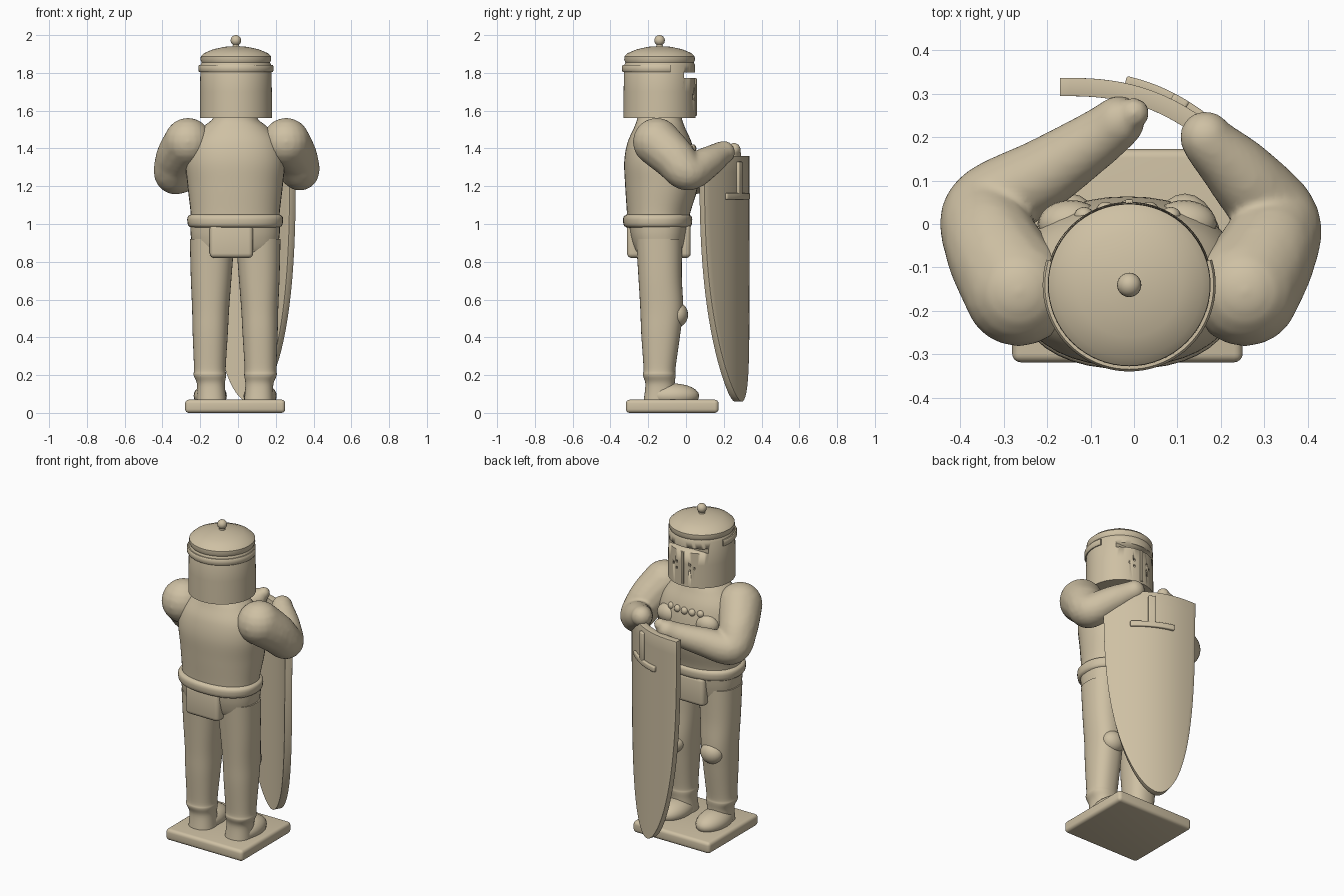
import bpy, bmesh, math
from mathutils import Matrix, Vector

if "Cube" in bpy.data.objects:
    bpy.data.objects.remove(bpy.data.objects["Cube"], do_unlink=True)

TAN = (0.62, 0.53, 0.37, 1)
clay = bpy.data.materials.new("tan clay")
clay.use_nodes = True
clay.diffuse_color = TAN
clay.node_tree.nodes["Principled BSDF"].inputs["Base Color"].default_value = TAN

MID = -0.015          # centre line of the figure
BACK = -0.14          # depth of the body axis


def finish(name, bm, angle=40):
    bmesh.ops.recalc_face_normals(bm, faces=bm.faces)
    mesh = bpy.data.meshes.new(name)
    bm.to_mesh(mesh)
    bm.free()
    mesh.materials.append(clay)
    obj = bpy.data.objects.new(name, mesh)
    bpy.context.collection.objects.link(obj)
    bpy.ops.object.select_all(action="DESELECT")
    obj.select_set(True)
    bpy.context.view_layer.objects.active = obj
    bpy.ops.object.shade_smooth_by_angle(angle=math.radians(angle))
    return obj


def spline(keys, steps=6):
    """Smooth interpolation through tuples of any length."""
    pts = [keys[0]] + list(keys) + [keys[-1]]
    out = []
    for a, b, c, d in zip(pts, pts[1:], pts[2:], pts[3:]):
        for i in range(steps):
            t = i / steps
            out.append([0.5 * (2 * q + (r - p) * t + (2 * p - 5 * q + 4 * r - s) * t ** 2
                               + (3 * q - p - 3 * r + s) * t ** 3)
                        for p, q, r, s in zip(a, b, c, d)])
    return out + [list(keys[-1])]


def loft(name, keys, steps=6, sides=40, power=2.0, angle=40):
    """Stack of rings: height, x centre, y centre, x radius, y radius."""
    bm = bmesh.new()
    rings = []
    for z, cx, cy, rx, ry in spline(keys, steps):
        ring = []
        for i in range(sides):
            a = 2 * math.pi * i / sides
            c, s = math.cos(a), math.sin(a)
            ring.append(bm.verts.new((cx + rx * math.copysign(abs(c) ** (2 / power), c),
                                      cy + ry * math.copysign(abs(s) ** (2 / power), s), z)))
        rings.append(ring)
    for lo, hi in zip(rings, rings[1:]):
        for i in range(sides):
            j = (i + 1) % sides
            bm.faces.new((lo[i], lo[j], hi[j], hi[i]))
    bm.faces.new(rings[0][::-1])
    bm.faces.new(rings[-1])
    return finish(name, bm, angle)


def add_ball(bm, centre, radii, segs=24):
    m = Matrix.Translation(centre) @ Matrix.Diagonal((*radii, 1))
    bmesh.ops.create_uvsphere(bm, u_segments=segs, v_segments=segs // 2, radius=1, matrix=m)


def ball(name, centre, radii):
    bm = bmesh.new()
    add_ball(bm, centre, radii)
    return finish(name, bm, 60)


def box(name, centre, size, bevel=0.0):
    bm = bmesh.new()
    bmesh.ops.create_cube(bm, size=1, matrix=Matrix.Translation(centre) @ Matrix.Diagonal((*size, 1)))
    if bevel:
        bmesh.ops.bevel(bm, geom=bm.edges[:], offset=bevel, segments=4, profile=0.5, affect="EDGES")
    return finish(name, bm)


def limb(name, keys, extras=()):
    """Fleshy limb: balls along a path fused into one smooth skin."""
    bm = bmesh.new()
    for x, y, z, r in spline(keys, 8):
        add_ball(bm, (x, y, z), (r, r, r), 20)
    for x, y, z, r in extras:
        add_ball(bm, (x, y, z), (r, r, r), 20)
    obj = finish(name, bm)
    fuse = obj.modifiers.new("fuse", "REMESH")
    fuse.mode = "VOXEL"
    fuse.voxel_size = 0.01
    fuse.use_smooth_shade = True
    soften = obj.modifiers.new("soften", "SMOOTH")
    soften.iterations = 6
    return obj


def shield_y(x):
    return 0.335 - 1.7 * max(x + 0.16, 0) ** 2.5


def curved_plate(name, rows, offset, thick, bevel, cols=20):
    """Sheet that follows the bend of the shield; rows hold height, x start, x end."""
    bm = bmesh.new()
    grid = []
    for z, x0, x1 in rows:
        xs = [x0 + (x1 - x0) * i / cols for i in range(cols + 1)]
        grid.append([bm.verts.new((x, shield_y(x) + offset, z)) for x in xs])
    for a, b in zip(grid, grid[1:]):
        for i in range(cols):
            bm.faces.new((a[i], a[i + 1], b[i + 1], b[i]))
    obj = finish(name, bm)
    solid = obj.modifiers.new("thickness", "SOLIDIFY")
    solid.thickness = thick
    solid.offset = 0
    edge = obj.modifiers.new("soft edge", "BEVEL")
    edge.width = bevel
    edge.segments = 2
    edge.angle_limit = math.radians(50)
    return obj


# Base slab
box("base", (MID, -0.073, 0.035), (0.53, 0.49, 0.07), 0.02)

# Legs, knees and feet
for side, label in ((-1, "right"), (1, "left")):
    def leg_ring(z, off, back, front, rx):
        return (z, MID + side * off, (back + front) / 2, rx, (front - back) / 2)
    loft(label + "_leg", [leg_ring(0.06, 0.125, -0.225, -0.06, 0.078),
                          leg_ring(0.15, 0.128, -0.215, -0.06, 0.074),
                          leg_ring(0.20, 0.134, -0.228, -0.055, 0.086),
                          leg_ring(0.24, 0.134, -0.225, -0.055, 0.084),
                          leg_ring(0.42, 0.132, -0.237, -0.03, 0.093),
                          leg_ring(0.55, 0.130, -0.242, -0.015, 0.098),
                          leg_ring(0.72, 0.127, -0.252, -0.022, 0.108),
                          leg_ring(0.92, 0.122, -0.265, -0.02, 0.118)], power=2.3)
    ball(label + "_knee", (MID + side * 0.132, -0.045, 0.52), (0.07, 0.056, 0.065))
    ball(label + "_foot", (MID + side * 0.132, -0.07, 0.09), (0.088, 0.14, 0.066))
    ball(label + "_chest_muscle", (MID + side * 0.13, 0.0, 1.34), (0.075, 0.055, 0.06))

# Hips with front and back flaps
loft("hips", [(0.82, MID, -0.14, 0.13, 0.10), (0.86, MID, -0.142, 0.215, 0.13),
              (0.93, MID, -0.145, 0.234, 0.15), (1.0, MID, -0.145, 0.238, 0.16)], power=2.5)
box("back_flap", (-0.035, -0.27, 0.91), (0.23, 0.085, 0.18), 0.025)
box("front_flap", (-0.015, -0.015, 0.91), (0.24, 0.08, 0.18), 0.025)

# Torso and neck
loft("torso", [(0.98, MID, -0.15, 0.235, 0.16), (1.06, MID, -0.145, 0.236, 0.168),
               (1.20, MID, -0.13, 0.252, 0.192), (1.33, MID, -0.137, 0.262, 0.19),
               (1.43, MID, -0.14, 0.24, 0.17), (1.51, MID, -0.14, 0.175, 0.135),
               (1.56, MID, BACK, 0.118, 0.118), (1.63, MID, BACK, 0.11, 0.11)], power=2.2)
for i in range(-2, 3):
    ball("chest_bead", (MID + i * 0.05, 0.035 - 0.004 * i * i, 1.4), (0.022, 0.02, 0.022))

# Belt
loft("belt", [(0.982, MID, -0.15, 0.235, 0.165), (0.995, MID, -0.15, 0.25, 0.18),
              (1.035, MID, -0.15, 0.253, 0.182), (1.05, MID, -0.15, 0.235, 0.165)],
     steps=3, power=2.3)

# Arms bent forward, hands resting behind the shield
limb("left_arm", [(0.255, -0.155, 1.435, 0.127), (0.305, -0.07, 1.355, 0.115),
                  (0.328, 0.01, 1.275, 0.098), (0.25, 0.11, 1.325, 0.082),
                  (0.18, 0.18, 1.37, 0.064), (0.165, 0.2, 1.38, 0.06)])
limb("right_arm", [(-0.265, -0.155, 1.435, 0.127), (-0.325, -0.05, 1.345, 0.112),
                   (-0.335, 0.035, 1.255, 0.098), (-0.2, 0.12, 1.29, 0.082),
                   (-0.08, 0.2, 1.335, 0.066), (-0.035, 0.235, 1.36, 0.06)],
     [(0.0, 0.255, 1.395, 0.036)])

# Helmet with domed lid
HX = -0.011
profile = [(1.56, 0.17), (1.56, 0.191), (1.70, 0.19), (1.84, 0.188), (1.855, 0.181), (1.868, 0.187),
           (1.888, 0.186), (1.905, 0.168), (1.925, 0.12), (1.938, 0.06), (1.942, 0.004)]
helmet = loft("helmet", [(z, HX, BACK, r, r) for z, r in profile], steps=1, sides=64, angle=35)
ball("lid_knob", (HX, BACK, 1.972), (0.028, 0.028, 0.028))
loft("knob_stem", [(1.93, HX, BACK, 0.02, 0.02), (1.96, HX, BACK, 0.014, 0.014)], sides=16)

# Eye slit and breathing holes
slit = box("eye_slit_cutter", (HX, 0.09, 1.788), (0.34, 0.2, 0.028))
holes = [box("breath_hole_cutter", (HX + s * x, 0.05, z), (0.012, 0.06, 0.014))
         for s in (-1, 1) for x, z in ((0.045, 1.66), (0.045, 1.70), (0.07, 1.68))]
for cutter in [slit] + holes:
    cut = helmet.modifiers.new("cut", "BOOLEAN")
    cut.operation = "DIFFERENCE"
    cut.solver = "EXACT"
    cut.object = cutter
    cutter.hide_render = True
    cutter.hide_viewport = True
    cutter.display_type = "WIRE"
box("nose_ridge", (HX, 0.047, 1.672), (0.018, 0.02, 0.2), 0.004)

# Raised band around the back of the helmet
bm = bmesh.new()
rings = []
for i in range(49):
    a = math.radians(163 + 214 * i / 48)
    rings.append([bm.verts.new((HX + r * math.cos(a), BACK + r * math.sin(a), 1.823 + dz))
                  for r, dz in ((0.18, -0.019), (0.194, -0.019), (0.199, -0.012),
                                (0.199, 0.012), (0.194, 0.019), (0.18, 0.019))])
for a, b in zip(rings, rings[1:]):
    for i in range(6):
        bm.faces.new((a[i], a[i - 1], b[i - 1], b[i]))
bm.faces.new(rings[0])
bm.faces.new(rings[-1])
finish("helmet_band", bm)

# Long curved shield with raised emblem bars
rows = []
for i in range(25):
    t = 0.999 * math.sin(i / 24 * math.pi / 2)
    half = 0.23 * (1 - t ** 2.8) ** 0.54
    rows.append((1.36 - 1.3 * t, 0.06 - half, 0.06 + half))
curved_plate("shield", rows, -0.02, 0.042, 0.008)
curved_plate("emblem_bar", [(1.13, -0.02, 0.2), (1.163, -0.02, 0.2)], 0.003, 0.03, 0.005)
curved_plate("emblem_stem", [(1.15, 0.085, 0.12), (1.33, 0.085, 0.12)], 0.003, 0.03, 0.005, 4)
